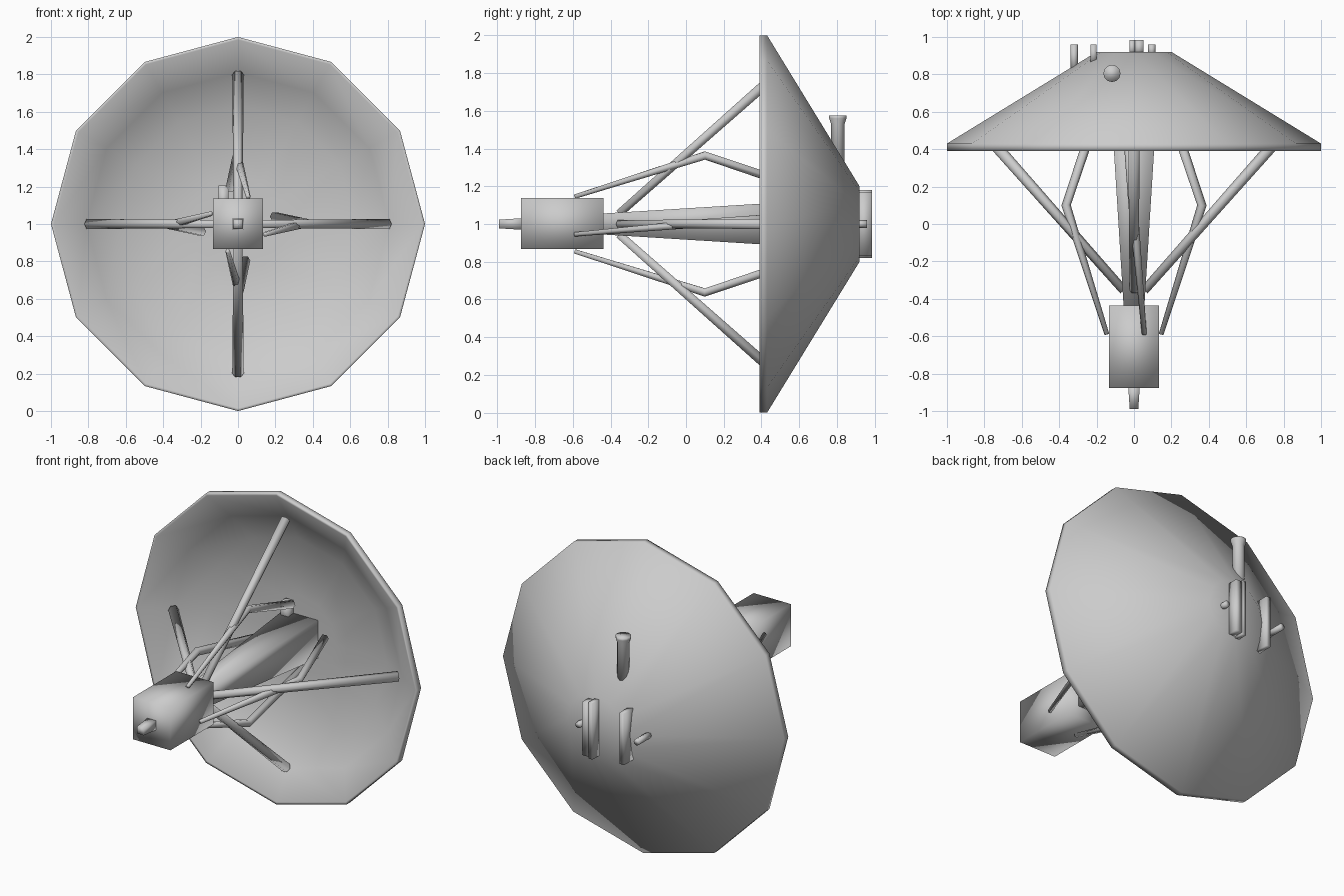
import bpy, bmesh, math
from mathutils import Vector, Matrix

if "Cube" in bpy.data.objects:
    bpy.data.objects.remove(bpy.data.objects["Cube"], do_unlink=True)

HUB = Vector((0, 0, 1))          # dish axis runs along y through this point


def finish(name, bm):
    """Turn a bmesh into a smooth-shaded object."""
    bmesh.ops.recalc_face_normals(bm, faces=bm.faces)
    for face in bm.faces:
        face.smooth = True
    mesh = bpy.data.meshes.new(name)
    bm.to_mesh(mesh)
    bm.free()
    bpy.context.collection.objects.link(bpy.data.objects.new(name, mesh))


def loft(name, rings):
    """Join rings of points into a closed skin with capped ends."""
    bm = bmesh.new()
    loops = [[bm.verts.new(p) for p in ring] for ring in rings]
    n = len(loops[0])
    for a, b in zip(loops, loops[1:]):
        for i in range(n):
            j = (i + 1) % n
            bm.faces.new((a[i], a[j], b[j], b[i]))
    bm.faces.new(loops[0])
    bm.faces.new(loops[-1])
    finish(name, bm)


def tube(name, points, radii, sides=6, twist=0.0):
    """Capped tube through points with one radius per point."""
    pts = [Vector(p) for p in points]
    rings = []
    for i, p in enumerate(pts):
        d = (pts[min(i + 1, len(pts) - 1)] - pts[max(i - 1, 0)]).normalized()
        ref = Vector((0, 0, 1)) if abs(d.z) < 0.9 else Vector((1, 0, 0))
        u = d.cross(ref).normalized()
        v = u.cross(d)
        angles = [2 * math.pi * k / sides + twist for k in range(sides)]
        rings.append([p + radii[i] * (u * math.cos(t) + v * math.sin(t)) for t in angles])
    loft(name, rings)


def box(name, low, high):
    bm = bmesh.new()
    bmesh.ops.create_cube(bm, size=1)
    for v in bm.verts:
        v.co = [l + (c + 0.5) * (h - l) for l, h, c in zip(low, high, v.co)]
    finish(name, bm)


# Twelve-sided reflector: thin shell with a flat back and a shallow bowl
profile = [(0.2, 0.92), (1, 0.43), (1, 0.39), (0.985, 0.39),
           (0.81, 0.505), (0.63, 0.61), (0.25, 0.635)]
spokes = [2 * math.pi * k / 12 for k in range(12)]
loft("reflector_dish", [[HUB + Vector((r * math.sin(t), y, r * math.cos(t))) for t in spokes]
                        for r, y in profile])

# Feed housing, nozzle and tapered central boom
box("feed_housing", (-0.133, -0.876, 0.867), (0.133, -0.437, 1.137))
R2 = math.sqrt(2)
tube("feed_nozzle", [(0, -0.85, 1), (0, -0.99, 1)], [0.032 * R2, 0.023 * R2],
     4, math.pi / 4)
tube("central_boom", [(0, -0.45, 1), (0, 0.645, 1)], [0.055 * R2, 0.123 * R2],
     4, math.pi / 4)

# Four straight legs and four kinked struts around the boom
for i, side in enumerate(("top", "left", "bottom", "right")):
    turn = Matrix.Rotation(i * math.pi / 2, 3, 'Y')

    def place(points):
        return [HUB + turn @ Vector(p) for p in points]

    tube("leg_" + side, place([(0, -0.355, 0.055), (0, 0.485, 0.798)]), [0.024, 0.031])
    tube("strut_" + side,
         place([(0.055, -0.59, 0.145), (-0.005, 0.1, 0.363), (-0.04, 0.6, 0.195)]),
         [0.013, 0.025, 0.026])

# Small equipment box beside the boom root
box("boom_root_box", (-0.105, 0.58, 1.06), (-0.05, 0.66, 1.205))

# Equipment on the back of the dish
box("rear_plate_inner", (-0.025, 0.9, 0.82), (0.005, 0.985, 1.18))
box("rear_plate_outer", (0.005, 0.9, 0.83), (0.05, 0.985, 1.17))
box("rear_side_plate", (-0.232, 0.86, 0.83), (-0.2, 0.96, 1.16))
tube("rear_peg_left", [(0.095, 0.9, 1), (0.095, 0.96, 1)], [0.02, 0.02], 8)
tube("rear_peg_right", [(-0.32, 0.82, 1), (-0.32, 0.96, 1)], [0.02, 0.02], 8)
tube("rear_mast", [(-0.118, 0.805, z) for z in (1.24, 1.53, 1.56, 1.575)],
     [0.036, 0.036, 0.046, 0.046], 12)
